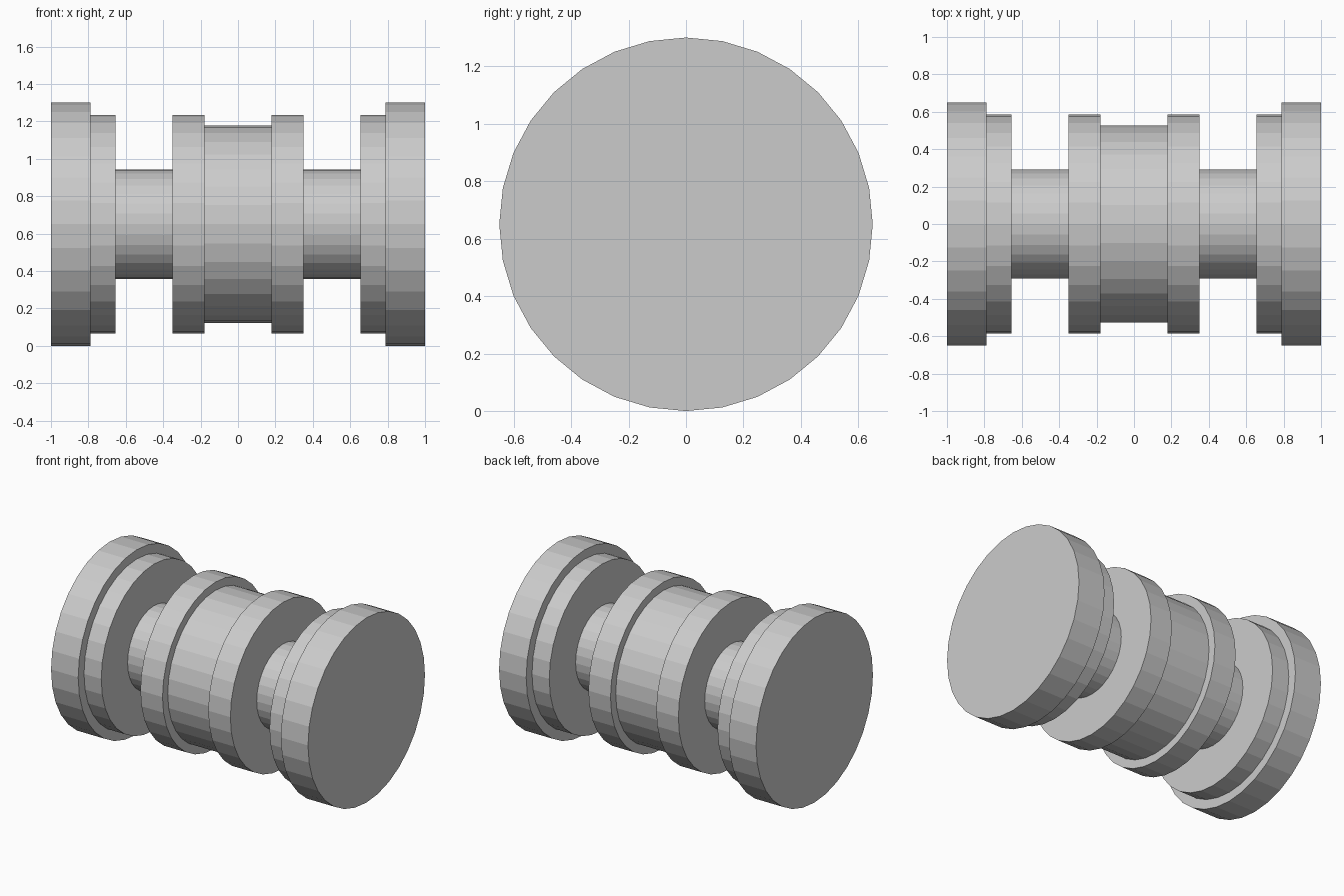
import bpy, bmesh
from math import pi, sin, cos

cube = bpy.data.objects.get("Cube")
if cube:
    bpy.data.objects.remove(cube, do_unlink=True)

SIDES = 32
AXIS_Z = 0.65

# One plain grey for the whole model
grey = bpy.data.materials.new("plain grey")
grey.use_nodes = True
colour = (0.6, 0.6, 0.6, 1)
grey.diffuse_color = colour
grey.node_tree.nodes["Principled BSDF"].inputs["Base Color"].default_value = colour


def turned_part(name, profile):
    """Turn an (x, radius) profile around the x axis and cap both ends."""
    bm = bmesh.new()
    rings = []
    for x, r in profile:
        angles = [2 * pi * i / SIDES for i in range(SIDES)]
        rings.append([bm.verts.new((x, r * sin(a), r * cos(a))) for a in angles])
    for a, b in zip(rings, rings[1:]):
        for i in range(SIDES):
            j = (i + 1) % SIDES
            bm.faces.new((a[i], a[j], b[j], b[i]))
    bm.faces.new(rings[0])
    bm.faces.new(rings[-1])
    bmesh.ops.recalc_face_normals(bm, faces=bm.faces)
    mesh = bpy.data.meshes.new(name)
    bm.to_mesh(mesh)
    bm.free()
    mesh.materials.append(grey)
    obj = bpy.data.objects.new(name, mesh)
    obj.location.z = AXIS_Z
    bpy.context.collection.objects.link(obj)
    return obj


# Stepped end wheels, mirrored left and right
wheel = [(0.655, 0.585), (0.789, 0.585), (0.789, 0.65), (1.0, 0.65)]
for side, s in (("left", 1), ("right", -1)):
    turned_part(side + "_end_wheel", [(s * x, r) for x, r in wheel])

# Central drum with a raised rim at each end
half = [(0.35, 0.585), (0.178, 0.585), (0.178, 0.527)]
turned_part("centre_drum", half + [(-x, r) for x, r in reversed(half)])

# Axle running through the drum into both wheels
turned_part("axle", [(-0.7, 0.292), (0.7, 0.292)])
